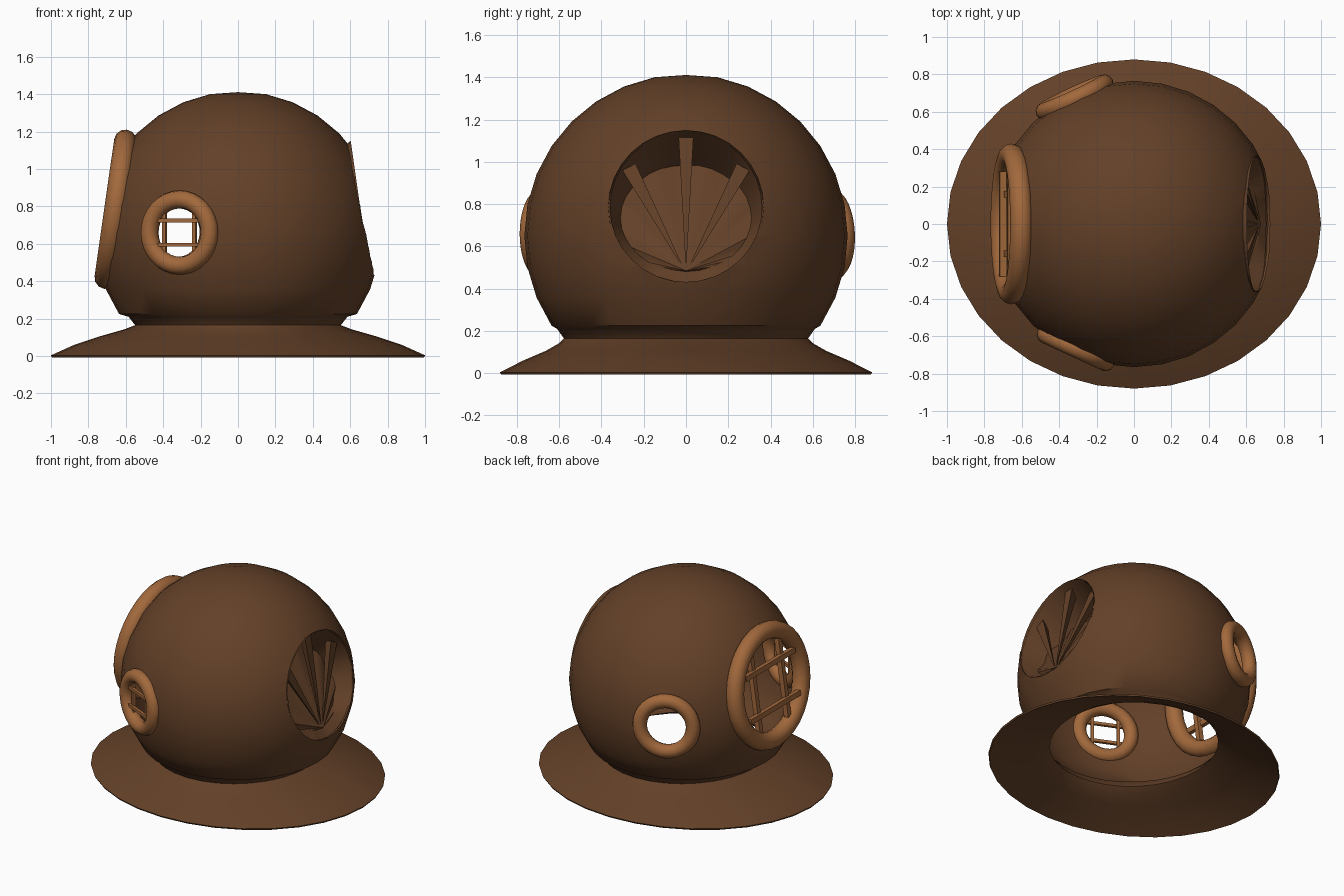
import bpy, bmesh, math
from mathutils import Vector, Matrix

if "Cube" in bpy.data.objects:
    bpy.data.objects.remove(bpy.data.objects["Cube"])

def material(name, col):
    m = bpy.data.materials.new(name)
    m.diffuse_color = (*col, 1)
    m.use_nodes = True
    m.node_tree.nodes["Principled BSDF"].inputs["Base Color"].default_value = m.diffuse_color
    return m

DARK = material("dark_copper", (0.125, 0.052, 0.021))
BRASS = material("brass", (0.36, 0.14, 0.045))

def finish(ob, mat, angle=40):
    ob.data.materials.clear()
    ob.data.materials.append(mat)
    bpy.ops.object.select_all(action='DESELECT')
    ob.select_set(True)
    bpy.context.view_layer.objects.active = ob
    bpy.ops.object.shade_smooth_by_angle(angle=math.radians(angle))

def from_bmesh(name, bm):
    bmesh.ops.recalc_face_normals(bm, faces=bm.faces[:])
    me = bpy.data.meshes.new(name)
    bm.to_mesh(me)
    bm.free()
    ob = bpy.data.objects.new(name, me)
    bpy.context.collection.objects.link(ob)
    return ob

# local frame of a window: Z points outwards, Y points up
def frame(n, centre):
    q = Vector(n).normalized().to_track_quat('Z', 'Y')
    return Matrix.Translation(centre) @ q.to_matrix().to_4x4()

FRONT = frame((-0.99, 0, 0.142), (-0.655, 0, 0.785))
BACK = frame((0.99, 0, 0.142), (0.655, 0, 0.785))
SIDE_A = frame((-0.42, -0.907, 0), (-0.312, -0.665, 0.66))
SIDE_B = frame((-0.42, 0.907, 0.05), (-0.318, 0.677, 0.66))

# helmet shell: oval collar flowing into a round dome
SEG, R, ZC = 32, 0.765, 0.65
rows = [(1.0, 0.88, 0.004), (0.88, 0.775, 0.058), (0.74, 0.665, 0.105),
        (0.61, 0.60, 0.142), (0.55, 0.578, 0.165), (0.585, 0.61, 0.21)]
for i in range(11, 0, -1):
    a = math.pi * i / 16
    rows.append((R * math.sin(a), R * math.sin(a), ZC + R * math.cos(a)))
bm = bmesh.new()
loops = [[bm.verts.new((rx * math.cos(math.tau * k / SEG), ry * math.sin(math.tau * k / SEG), z))
          for k in range(SEG)] for rx, ry, z in rows]
for lo, hi in zip(loops, loops[1:]):
    for k in range(SEG):
        j = (k + 1) % SEG
        bm.faces.new((lo[k], lo[j], hi[j], hi[k]))
top = bm.verts.new((0, 0, ZC + R - 0.004))
for k in range(SEG):
    bm.faces.new((loops[-1][k], loops[-1][(k + 1) % SEG], top))
shell = from_bmesh("helmet_shell", bm)
sol = shell.modifiers.new("thickness", 'SOLIDIFY')
sol.thickness, sol.offset = 0.012, -1

# window openings
cutters = []
for mat, r in ((FRONT, 0.345), (BACK, 0.36), (SIDE_A, 0.155), (SIDE_B, 0.155)):
    bpy.ops.mesh.primitive_cylinder_add(vertices=32, radius=r, depth=0.4)
    c = bpy.context.object
    c.name = "opening_cutter"
    c.matrix_world = mat
    c.hide_render = True
    cutters.append(c)
    b = shell.modifiers.new("opening", 'BOOLEAN')
    b.operation, b.object, b.solver = 'DIFFERENCE', c, 'EXACT'
bpy.ops.object.select_all(action='DESELECT')
shell.select_set(True)
bpy.context.view_layer.objects.active = shell
bpy.ops.object.convert(target='MESH')
for c in cutters:
    bpy.data.objects.remove(c)
finish(shell, DARK)

# window rings
def ring(name, mat, major, minor):
    bpy.ops.mesh.primitive_torus_add(major_segments=32, minor_segments=12,
                                     major_radius=major, minor_radius=minor)
    ob = bpy.context.object
    ob.name = name
    ob.matrix_world = mat
    finish(ob, BRASS, 60)

ring("front_window_ring", FRONT, 0.37, 0.06)
ring("side_window_ring_a", SIDE_A, 0.177, 0.048)
ring("side_window_ring_b", SIDE_B, 0.177, 0.048)

# crossed guard bars
def guard(name, mat, dx, dy, length, t, out):
    bm = bmesh.new()
    for s in (-1, 1):
        for loc, size in (((s * dx, 0, out), (t, length, t)), ((0, s * dy, out + t * 0.6), (length, t, t))):
            bmesh.ops.create_cube(bm, size=1, matrix=Matrix.Translation(loc) @ Matrix.Diagonal((*size, 1)))
    ob = from_bmesh(name, bm)
    ob.matrix_world = mat
    finish(ob, BRASS, 30)

guard("front_guard_bars", FRONT, 0.16, 0.15, 0.56, 0.035, 0.005)
guard("side_guard_bars", SIDE_A, 0.088, 0.065, 0.28, 0.02, 0.0)

# crumpled recess on the far side: rim, inner wall, and a fan meeting at the low point
N = 32
bm = bmesh.new()
outer, inner = [], []
for k in range(N):
    a = math.tau * k / N
    depth = 0.03 + 0.11 * (1 + math.sin(a)) + (0.02 if k % 4 < 2 else 0)
    outer.append(bm.verts.new((0.368 * math.cos(a), 0.368 * math.sin(a), 0.0)))
    inner.append(bm.verts.new((0.31 * math.cos(a), 0.27 * math.sin(a) - 0.03, -depth)))
low = bm.verts.new((0, -0.3, -0.02))
for k in range(N):
    j = (k + 1) % N
    bm.faces.new((outer[k], outer[j], inner[j], inner[k]))
    bm.faces.new((inner[k], inner[j], low))
recess = from_bmesh("crumpled_recess", bm)
recess.matrix_world = BACK
finish(recess, DARK, 30)

# folded strips rising from the low point to the rim
bm = bmesh.new()
for x, y in ((-0.27, 0.2), (0, 0.34), (0.27, 0.2)):
    a, b = Vector((0, -0.31, -0.03)), Vector((x, y, -0.05))
    side = Vector((b.y - a.y, a.x - b.x, 0)).normalized() * 0.035
    v = [bm.verts.new(p) for p in (a, b - side, b + side, b - Vector((0, 0, 0.07)))]
    for f in ((0, 1, 2), (0, 1, 3), (0, 2, 3)):
        bm.faces.new([v[i] for i in f])
strips = from_bmesh("folded_strips", bm)
strips.matrix_world = BACK
finish(strips, DARK, 30)
